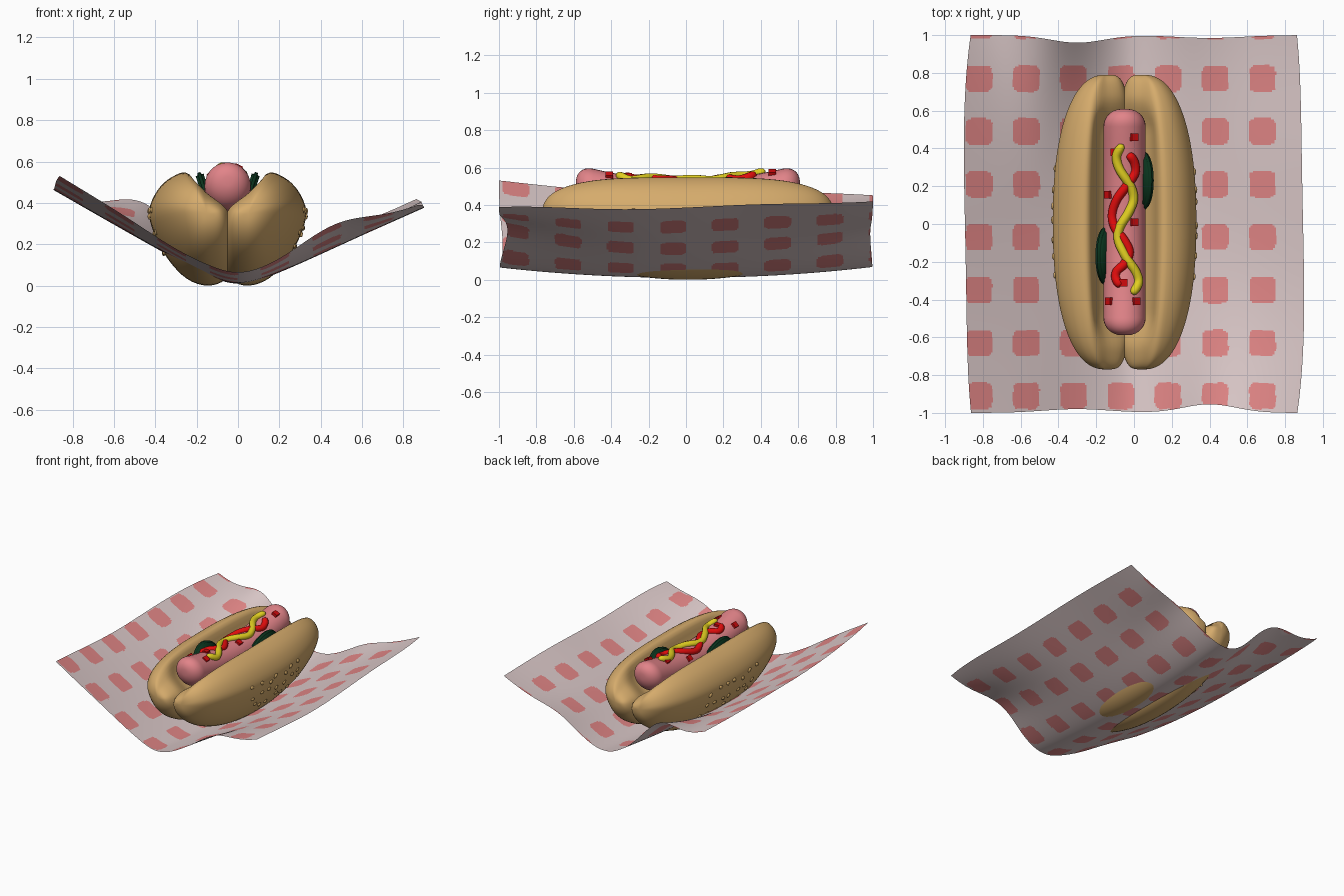
import bpy, bmesh, math, random
from mathutils import Vector, Matrix

if "Cube" in bpy.data.objects:
    bpy.data.objects.remove(bpy.data.objects["Cube"])

random.seed(4)
CX = -0.05  # centre line of the hot dog


def mat(name, rgb):
    m = bpy.data.materials.new(name)
    m.diffuse_color = (*rgb, 1)
    m.use_nodes = True
    m.node_tree.nodes["Principled BSDF"].inputs["Base Color"].default_value = m.diffuse_color
    return m


PAPER = mat("paper_pale", (0.72, 0.59, 0.59))
CHECK = mat("check_pink", (0.76, 0.24, 0.24))
BUN = mat("bun_tan", (0.67, 0.41, 0.15))
SEED = mat("seed_tan", (0.62, 0.38, 0.13))
MEAT = mat("sausage_pink", (0.76, 0.23, 0.25))
RED = mat("ketchup_red", (0.78, 0.004, 0.004))
YELLOW = mat("mustard_yellow", (0.75, 0.62, 0.015))
GREEN = mat("pickle_green", (0.003, 0.033, 0.012))
TOMATO = mat("tomato_red", (0.64, 0.003, 0.004))


def finish(name, bm, *mats, smooth=True, fix=True):
    if fix:
        bmesh.ops.recalc_face_normals(bm, faces=bm.faces)
    me = bpy.data.meshes.new(name)
    bm.to_mesh(me)
    bm.free()
    ob = bpy.data.objects.new(name, me)
    bpy.context.collection.objects.link(ob)
    for m in mats:
        me.materials.append(m)
    for p in me.polygons:
        p.use_smooth = smooth
    return ob


def loft(name, rings, material):
    """Skin closed rings and cap both ends."""
    bm = bmesh.new()
    vs = [[bm.verts.new(p) for p in r] for r in rings]
    n = len(vs[0])
    for a, b in zip(vs, vs[1:]):
        for i in range(n):
            bm.faces.new((a[i], a[(i + 1) % n], b[(i + 1) % n], b[i]))
    bm.faces.new(vs[0])
    bm.faces.new(vs[-1])
    return finish(name, bm, material)


def spline(pts, steps, closed=False):
    """Catmull-Rom curve through the points."""
    n = len(pts)
    get = (lambda i: Vector(pts[i % n])) if closed else (lambda i: Vector(pts[max(0, min(n - 1, i))]))
    out = []
    for i in range(n if closed else n - 1):
        p0, p1, p2, p3 = (get(i + k) for k in (-1, 0, 1, 2))
        for s in range(steps):
            t = s / steps
            out.append(0.5 * (2 * p1 + (p2 - p0) * t + (2 * p0 - 5 * p1 + 4 * p2 - p3) * t * t
                              + (3 * p1 - p0 - 3 * p2 + p3) * t ** 3))
    if not closed:
        out.append(get(n - 1))
    return out


# Wrapping paper: a soft V with lifted, wavy corners and painted checks
def hump(x, c, w):
    return math.exp(-((x - c) / w) ** 2)


def paper_point(u, v):
    x = 0.895 * u * (1 - 0.035 * v ** 4) - 0.007 * math.sin(3 * v)
    back, front = max(0, v) ** 2, max(0, -v) ** 2
    z = 0.010 + (0.48 if x > 0 else 0.58) * (math.hypot(x, 0.12) - 0.12)
    z += 0.055 * v * v * (1 - abs(u))
    z += back * (0.16 * hump(x, -0.45, 0.22) + 0.04 * hump(x, 0.4, 0.2))
    z += front * (0.08 * hump(x, 0.47, 0.24) - 0.015 * hump(x, -0.3, 0.2))
    z += 0.06 * back * max(0, u) + 0.085 * front * max(0, -u)
    z += 0.012 * max(0, u) * math.sin(4.5 * v)
    y = v * (1 - 0.04 * back * hump(x, -0.3, 0.2) - 0.015 * back * hump(x, 0.4, 0.25)
             - 0.045 * front * hump(x, 0.4, 0.2) - 0.02 * front * hump(x, -0.3, 0.25))
    return x, y, z


bm = bmesh.new()
NX, NY = 200, 220
grid = [[bm.verts.new(paper_point(2 * i / NX - 1, 2 * j / NY - 1)) for i in range(NX + 1)] for j in range(NY + 1)]
for j in range(NY):
    for i in range(NX):
        f = bm.faces.new((grid[j][i], grid[j][i + 1], grid[j + 1][i + 1], grid[j + 1][i]))
        c = f.calc_center_median()
        dx = (c.x + 0.82 + 0.125) % 0.25 - 0.125
        dy = (c.y + 0.91 + 0.14) % 0.28 - 0.14
        inside = abs(dx) ** 5 + abs(dy) ** 5 < 0.070 ** 5 and c.x < 0.8
        f.material_index = 1 if inside else 0
finish("wrapping_paper", bm, PAPER, CHECK, fix=False)

# Bun halves: one outline, shrunk towards the upturned ends, hollowed for the sausage
OUTLINE = [(.14, .54), (.22, .525), (.29, .46), (.33, .36), (.305, .25), (.24, .13), (.15, .035),
           (.05, .0), (-.04, .03), (-.09, .12), (-.10, .24), (-.07, .35), (.03, .45)]
HOLLOW = OUTLINE[:11] + [(-.04, .29), (.085, .41)]
PROFILE, GROOVE = spline(OUTLINE, 4, True), spline(HOLLOW, 4, True)
BX, BZ, HALF = 0.05, 0.27, 0.78


def bun_point(k, y, side):
    t = max(0, min(1, (0.68 - abs(y)) / 0.2))
    p = PROFILE[k].lerp(GROOVE[k], t * t * (3 - 2 * t))
    s = max(0, 1 - abs(y / HALF) ** 2.3) ** (1 / 2.3)
    x = BX + (p[0] - BX) * (s if p[0] > BX else s ** 0.55)
    return Vector((CX + side * (x - CX), y + 0.01, BZ + (p[1] - BZ) * s + 0.13 * y * y))


for side, label in ((-1, "left"), (1, "right")):
    ys = [HALF * math.sin(math.pi / 2 * k / 30 * 0.99) for k in range(-30, 31)]
    loft("bun_" + label, [[bun_point(k, y, side) for k in range(len(PROFILE))] for y in ys], BUN)

    # Sesame seeds scattered on the outer flank
    bm = bmesh.new()
    for row in range(3):
        for k in range(7):
            y = -0.27 + 0.09 * k + 0.03 * row + random.uniform(-.02, .02)
            p = bun_point(12 + 3 * row + random.choice((0, 1)), y, side)
            m = (Matrix.Translation(p) @ Matrix.Rotation(random.uniform(-.6, .6), 4, 'X')
                 @ Matrix.Diagonal((0.009, 0.021, 0.014, 1)))
            bmesh.ops.create_uvsphere(bm, u_segments=8, v_segments=6, radius=1, matrix=m)
    finish("sesame_seeds_" + label, bm, SEED)

# Sausage: a blunt capsule bent upwards at both ends
R, END, CAP = 0.112, 0.60, 0.095


def sausage_z(y):
    return 0.42 + 0.24 * y * y


rings = []
stations = [(-END + CAP * (1 - math.cos(a)), R * math.sin(a) ** 0.85)
            for a in [math.pi / 2 * k / 10 for k in range(1, 11)]]
stations += [(-0.505 + 1.01 * k / 16, R) for k in range(1, 16)]
stations += [(-y, r) for y, r in reversed(stations[:10])]
for y, r in stations:
    rings.append([(CX + r * math.cos(a), y + 0.01, sausage_z(y) + r * math.sin(a))
                  for a in [2 * math.pi * k / 28 for k in range(28)]])
loft("sausage", rings, MEAT)


def on_sausage(x, y, lift=0.0):
    d = Vector((x - CX, 0, math.sqrt(max(0.0005, R * R - (x - CX) ** 2)))).normalized()
    return Vector((CX, y, sausage_z(y))) + d * (R + lift)


# Sauce squiggles: round tubes lying on the sausage
def sauce(name, pts, lift, material, r=0.024):
    path = [on_sausage(p.x, p.y, lift) for p in spline(pts, 6)]
    n, out = len(path), []
    for i, p in enumerate(path):
        t = (path[min(n - 1, i + 1)] - path[max(0, i - 1)]).normalized()
        side = t.cross(Vector((0, 0, 1))).normalized()
        up = side.cross(t)
        e = min(1, (min(i, n - 1 - i) + 0.3) / 4)
        rr = r * math.sqrt(1 - (1 - e) ** 2)
        out.append([p + rr * (side * math.cos(a) + up * math.sin(a))
                    for a in [2 * math.pi * k / 10 for k in range(10)]])
    loft(name, out, material)


sauce("ketchup", [(-.03, .37), (.0, .33), (.005, .27), (-.04, .2), (-.09, .13), (-.115, .05), (-.10, -.02),
                  (-.05, -.09), (-.025, -.15), (-.05, -.21), (-.09, -.25), (-.095, -.29), (-.07, -.33)], 0.0, RED)
sauce("mustard", [(-.06, .42), (-.09, .36), (-.075, .29), (-.02, .2), (-.005, .13), (-.03, .06), (-.075, -.02),
                  (-.08, -.09), (-.04, -.18), (.005, -.25), (.02, -.31), (-.01, -.37)], 0.006, YELLOW)

# Tomato cubes pressed into the sausage
bm = bmesh.new()
for x, y in ((0, .46), (-.1, .38), (-.135, .155), (0, .01), (-.055, -.31), (-.13, -.41), (.01, -.41)):
    tilt = math.asin((x - CX) / R)
    bmesh.ops.create_cube(bm, size=0.04, matrix=Matrix.Translation(on_sausage(x, y, -0.006))
                          @ Matrix.Rotation(tilt, 4, 'Y'))
finish("tomato_cubes", bm, TOMATO, smooth=False)

# Pickle slices tucked between sausage and bun
for side, y, label in ((-1, -.17, "left"), (1, .23, "right")):
    bm = bmesh.new()
    bmesh.ops.create_cone(bm, cap_ends=True, segments=32, radius1=0.16, radius2=0.16, depth=0.04,
                          matrix=Matrix.Translation((CX + side * 0.09, y, 0.395))
                          @ Matrix.Rotation(math.radians(90 + side * 18), 4, 'Y'))
    rims = [e for e in bm.edges if any(len(f.verts) > 4 for f in e.link_faces)]
    bmesh.ops.bevel(bm, geom=rims, offset=0.012, segments=3, affect='EDGES')
    finish("pickle_slice_" + label, bm, GREEN)
